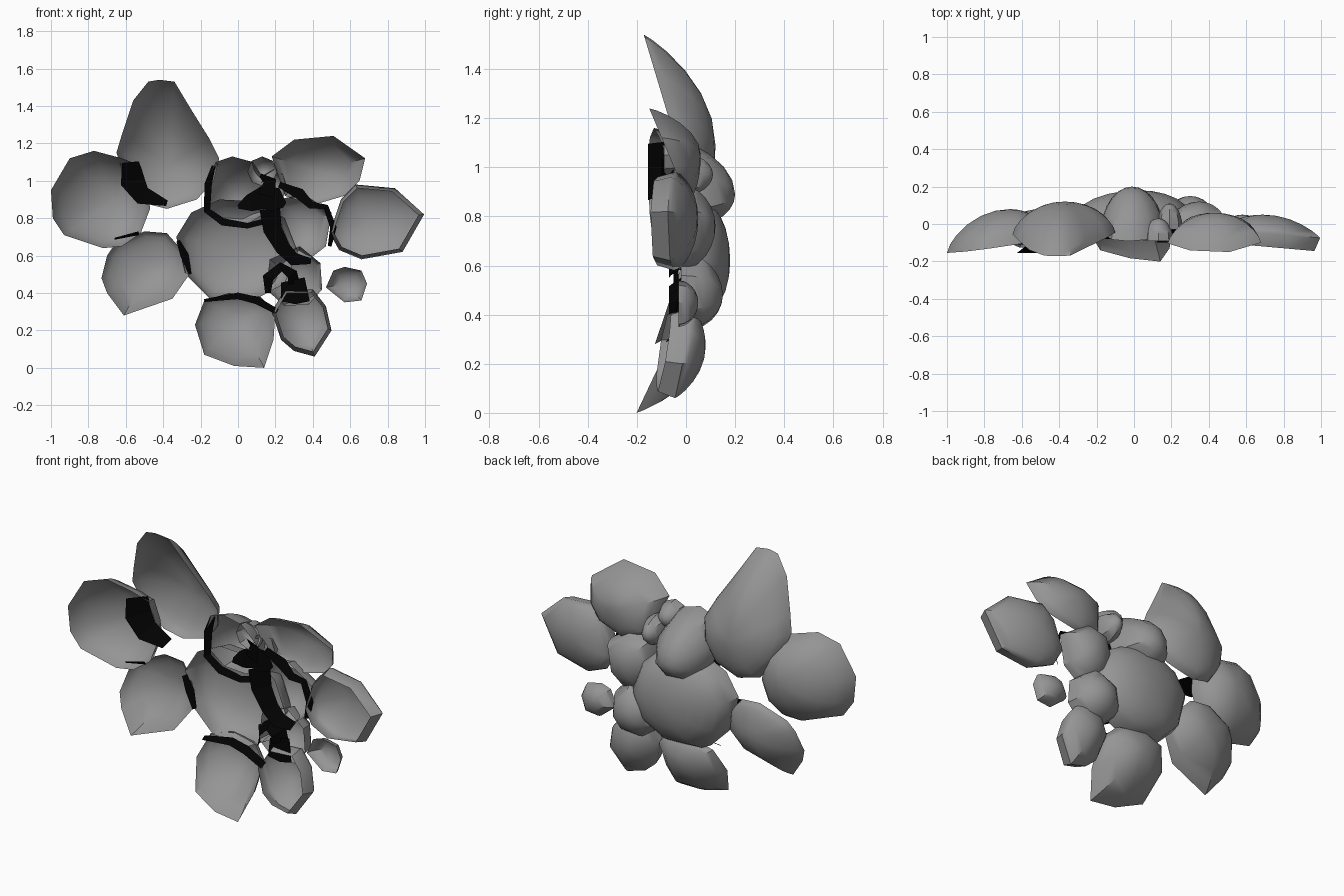
import bpy, bmesh, math
from mathutils import Vector

if "Cube" in bpy.data.objects:
    bpy.data.objects.remove(bpy.data.objects["Cube"], do_unlink=True)


def material(name, rgb):
    m = bpy.data.materials.new(name)
    m.use_nodes = True
    m.diffuse_color = (*rgb, 1)
    b = next(n for n in m.node_tree.nodes if n.type == 'BSDF_PRINCIPLED')
    b.inputs["Base Color"].default_value = (*rgb, 1)
    b.inputs["Roughness"].default_value = 0.8
    return m


GREY = material("stone grey", (0.3, 0.3, 0.3))
BLACK = material("seam black", (0.0005, 0.0005, 0.0005))


def finish(name, bm, mat):
    me = bpy.data.meshes.new(name)
    bm.to_mesh(me)
    bm.free()
    ob = bpy.data.objects.new(name, me)
    bpy.context.collection.objects.link(ob)
    me.materials.append(mat)
    return ob


def shell(name, apex, rim, peak, outline, taper=0.4, lip=0.0):
    """Hollow dome, open to the front. rim = (depth at the apex, slope in x, slope in z).
    taper flattens the dome where the rim comes forward, lip turns the rim inwards."""
    pts = [Vector(p) for p in outline]
    c = Vector(apex)
    depth = [rim[0] + Vector(rim[1:]).dot(p - c) for p in pts]
    lo, hi = min(depth), max(depth)
    scales = [1, 0.95, 0.85, 0.68, 0.47, 0.24]
    rings = [[] for _ in scales]
    bm = bmesh.new()
    lip_ring = []
    for p, y0 in zip(pts, depth):
        t = (hi - y0) / (hi - lo) if hi > lo else 0.5
        for s, ring in zip(scales, rings):
            q = c + (p - c) * s
            rise = (1 - s * s) ** (0.5 + taper * t)
            ring.append(bm.verts.new((q.x, y0 + (peak - y0) * rise, q.y)))
        if lip:
            q = c + (p - c) * (1 - lip)
            lip_ring.append(bm.verts.new((q.x, y0 - 0.07, q.y)))
    if lip:
        rings.insert(0, lip_ring)
    tip = bm.verts.new((c.x, peak, c.y))
    n = len(pts)
    for i in range(n):
        j = (i + 1) % n
        for r0, r1 in zip(rings, rings[1:]):
            bm.faces.new((r0[i], r0[j], r1[j], r1[i]))
        bm.faces.new((rings[-1][i], rings[-1][j], tip))
    # Turn the faces outward, towards the back
    bm.normal_update()
    if sum(f.normal.y * f.calc_area() for f in bm.faces) < 0:
        bmesh.ops.reverse_faces(bm, faces=bm.faces[:])
    ob = finish(name, bm, GREY)
    bpy.ops.object.select_all(action='DESELECT')
    ob.select_set(True)
    bpy.context.view_layer.objects.active = ob
    bpy.ops.object.shade_smooth_by_angle(angle=math.radians(40))


def pebble(name, x, y, z, rx, ry, rz):
    ring = [(x + rx * math.cos(i * math.pi / 4), z + rz * math.sin(i * math.pi / 4))
            for i in range(8)]
    shell(name, (x, z), (y - ry, 0, 0), y + ry, ring, taper=0)


def seam(name, y_a, y_b, path):
    """Dark strip along points (x, z, width); its two edges lie at depths y_a and y_b."""
    pts = [Vector(p[:2]) for p in path]
    bm = bmesh.new()
    rows = []
    for i, p in enumerate(pts):
        t = (pts[min(i + 1, len(pts) - 1)] - pts[max(i - 1, 0)]).normalized()
        s = Vector((-t.y, t.x)) * path[i][2] / 2
        rows.append([bm.verts.new((q.x, y, q.y)) for q, y in ((p + s, y_a), (p - s, y_b))])
    for a, b in zip(rows, rows[1:]):
        bm.faces.new((a[0], a[1], b[1], b[0]))
    finish(name, bm, BLACK)


# Large outer shells
shell("top_shell", (-0.37, 1.09), (-0.037, 0, -0.3), 0.12,
      [(-0.42, 1.54), (-0.34, 1.53), (-0.25, 1.38), (-0.15, 1.22), (-0.1, 1.12),
       (-0.13, 1.0), (-0.22, 0.9), (-0.38, 0.85), (-0.5, 0.88), (-0.6, 1.0),
       (-0.65, 1.15), (-0.62, 1.25), (-0.56, 1.43), (-0.48, 1.53)])
shell("left_shell", (-0.66, 0.9), (-0.105, 0.14, -0.04), 0.08,
      [(-1, 0.95), (-0.9, 1.12), (-0.77, 1.16), (-0.62, 1.12), (-0.52, 1.08),
       (-0.48, 0.95), (-0.47, 0.85), (-0.52, 0.72), (-0.62, 0.65), (-0.72, 0.64),
       (-0.93, 0.71), (-0.99, 0.8)], taper=0.2)
shell("lower_left_shell", (-0.46, 0.55), (-0.035, 0, 0.34), 0.085,
      [(-0.73, 0.48), (-0.7, 0.6), (-0.66, 0.66), (-0.5, 0.73), (-0.38, 0.72),
       (-0.3, 0.63), (-0.26, 0.5), (-0.35, 0.37), (-0.61, 0.28), (-0.7, 0.4)])
shell("bottom_shell", (0.0, 0.27), (-0.055, -0.08, 0.5), 0.08,
      [(-0.23, 0.23), (-0.18, 0.07), (-0.02, 0.01), (0.14, 0.0), (0.19, 0.15),
       (0.2, 0.3), (0.12, 0.38), (-0.05, 0.4), (-0.18, 0.36)])
shell("lower_right_shell", (0.34, 0.27), (-0.02, 0.1, 0.15), 0.08,
      [(0.18, 0.3), (0.23, 0.15), (0.3, 0.09), (0.41, 0.06), (0.5, 0.2),
       (0.47, 0.33), (0.4, 0.42), (0.25, 0.42)], lip=0.13)
shell("right_shell", (0.69, 0.79), (-0.05, -0.08, 0), 0.05,
      [(0.49, 0.72), (0.55, 0.9), (0.63, 0.98), (0.84, 0.96), (0.995, 0.82),
       (0.88, 0.62), (0.66, 0.58), (0.54, 0.63)], lip=0.1)
shell("upper_right_shell", (0.43, 1.05), (-0.07, 0, -0.42), 0.06,
      [(0.18, 1.13), (0.3, 1.22), (0.51, 1.24), (0.68, 1.12), (0.65, 1.0),
       (0.57, 0.92), (0.4, 0.87), (0.25, 0.92)], taper=0.3)

# Central cluster
shell("centre_shell", (0.03, 0.62), (-0.02, 0, 0), 0.18,
      [(-0.33, 0.7), (-0.25, 0.83), (-0.1, 0.9), (0.1, 0.89), (0.25, 0.8),
       (0.32, 0.62), (0.25, 0.45), (0.08, 0.36), (-0.15, 0.37), (-0.28, 0.5)], taper=-0.2)
shell("upper_centre_shell", (-0.01, 0.89), (-0.02, 0, -0.3), 0.2,
      [(-0.18, 0.97), (-0.12, 1.1), (-0.03, 1.13), (0.08, 1.1), (0.16, 0.98),
       (0.15, 0.83), (0.04, 0.76), (-0.1, 0.77), (-0.17, 0.85)], taper=0.2)
shell("inner_right_shell", (0.35, 0.76), (-0.03, 0, 0), 0.12,
      [(0.18, 0.75), (0.22, 0.9), (0.35, 0.93), (0.5, 0.83), (0.47, 0.65),
       (0.38, 0.58), (0.25, 0.6)], taper=0)
shell("inner_lower_right_shell", (0.3, 0.48), (-0.02, 0, 0), 0.15,
      [(0.15, 0.42), (0.17, 0.58), (0.33, 0.65), (0.44, 0.56), (0.45, 0.42),
       (0.38, 0.34), (0.25, 0.33)], taper=0)
shell("loose_shell", (0.58, 0.45), (-0.03, 0, 0), 0.05,
      [(0.47, 0.43), (0.51, 0.52), (0.57, 0.54), (0.66, 0.52), (0.69, 0.45),
       (0.66, 0.36), (0.57, 0.35)], taper=0.1)

# Small pebbles filling the gap beside the upper centre
pebble("upper_pebble", 0.13, -0.03, 1.05, 0.08, 0.06, 0.08)
pebble("inner_pebble", 0.19, 0.04, 0.97, 0.07, 0.07, 0.09)

# Dark seams where the shells meet
seam("left_seam", -0.08, -0.155,
     [(-0.575, 1.1, 0.09), (-0.565, 1.0, 0.13), (-0.51, 0.92, 0.1), (-0.38, 0.88, 0.03)])
seam("left_lower_edge_seam", -0.11, -0.1, [(-0.66, 0.69, 0.01), (-0.53, 0.72, 0.02)])
seam("lower_left_seam", -0.03, -0.05,
     [(-0.32, 0.68, 0.02), (-0.285, 0.6, 0.045), (-0.255, 0.5, 0.015)])
seam("upper_arc_seam", -0.04, -0.06,
     [(-0.13, 1.08, 0.02), (-0.16, 0.98, 0.04), (-0.165, 0.84, 0.035),
      (-0.08, 0.78, 0.04), (0.05, 0.76, 0.03), (0.13, 0.78, 0.03)])
seam("upper_centre_seam", -0.04, -0.06,
     [(0.0, 0.86, 0.02), (0.06, 0.88, 0.09), (0.13, 0.91, 0.12), (0.2, 0.9, 0.13),
      (0.25, 0.87, 0.03)])
seam("pebble_seam", -0.08, -0.1, [(0.15, 0.92, 0.09), (0.17, 1.0, 0.07), (0.12, 1.03, 0.02)])
seam("upper_right_seam", -0.05, -0.07,
     [(0.22, 0.98, 0.03), (0.33, 0.93, 0.06), (0.39, 0.87, 0.04), (0.47, 0.86, 0.03),
      (0.51, 0.75, 0.035), (0.49, 0.65, 0.02)])
seam("middle_seam", -0.02, -0.07,
     [(0.17, 0.85, 0.11), (0.185, 0.74, 0.1), (0.24, 0.64, 0.08), (0.3, 0.58, 0.07),
      (0.39, 0.57, 0.03)])
seam("lower_ring_seam", 0.0, -0.07,
     [(0.16, 0.4, 0.03), (0.16, 0.48, 0.06), (0.23, 0.54, 0.05), (0.29, 0.5, 0.06),
      (0.3, 0.45, 0.06)])
seam("lower_block_seam", -0.03, -0.05, [(0.23, 0.405, 0.1), (0.3, 0.405, 0.13), (0.37, 0.42, 0.13)])
seam("bottom_seam", -0.05, -0.08,
     [(-0.18, 0.36, 0.015), (0, 0.385, 0.035), (0.1, 0.36, 0.04), (0.21, 0.3, 0.03)])
